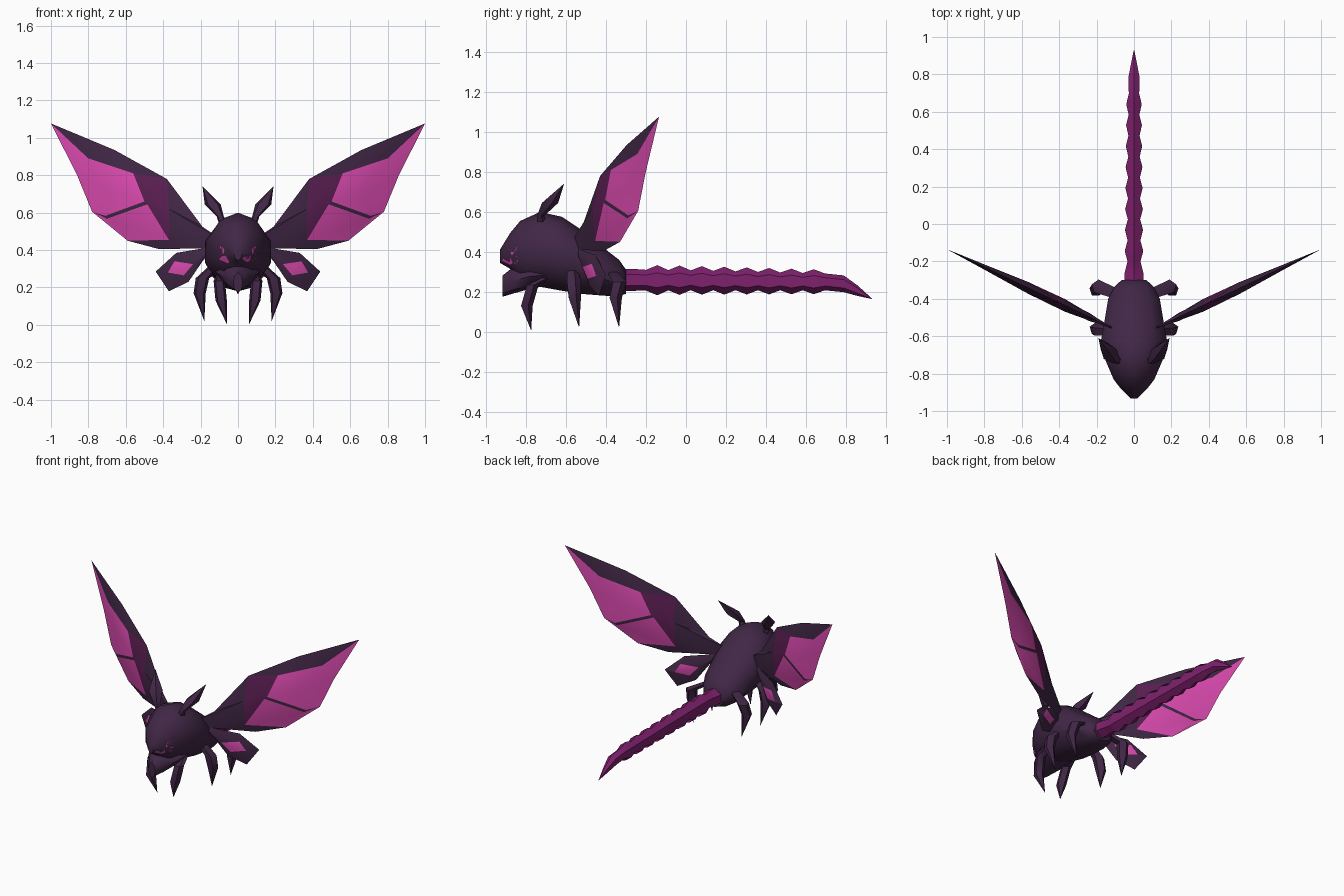
import bpy, bmesh, math
from mathutils import Vector
from mathutils.bvhtree import BVHTree

if "Cube" in bpy.data.objects:
    bpy.data.objects.remove(bpy.data.objects["Cube"])


def material(name, rgb):
    m = bpy.data.materials.new(name)
    m.use_nodes = True
    m.diffuse_color = (*rgb, 1)
    m.node_tree.nodes["Principled BSDF"].inputs["Base Color"].default_value = (*rgb, 1)
    return m


DARK = material("dark violet", (0.052, 0.02, 0.06))
PLUM = material("plum", (0.105, 0.013, 0.085))
TAIL = material("magenta", (0.215, 0.015, 0.155))
PINK = material("bright pink", (0.72, 0.07, 0.44))


def finish(bm, name, mats, mirror=False, angle=40):
    bmesh.ops.remove_doubles(bm, verts=bm.verts, dist=0.0005)
    bmesh.ops.recalc_face_normals(bm, faces=bm.faces)
    me = bpy.data.meshes.new(name)
    bm.to_mesh(me)
    bm.free()
    for m in mats:
        me.materials.append(m)
    ob = bpy.data.objects.new(name, me)
    bpy.context.collection.objects.link(ob)
    bpy.ops.object.select_all(action="DESELECT")
    ob.select_set(True)
    bpy.context.view_layer.objects.active = ob
    bpy.ops.object.shade_smooth_by_angle(angle=math.radians(angle))
    if mirror:
        ob.modifiers.new("mirror", "MIRROR").use_mirror_merge = False
    return ob


def loft(rings, sides, side_axis):
    """Skin rings given as (centre, x radius, second radius)."""
    bm = bmesh.new()
    loops = []
    for centre, rx, rs in rings:
        loop = []
        for i in range(sides):
            a = 2 * math.pi * i / sides
            off = Vector((rx * math.sin(a), 0, 0)) + Vector(side_axis) * rs * math.cos(a)
            loop.append(bm.verts.new(Vector(centre) + off))
        loops.append(loop)
    for p, q in zip(loops, loops[1:]):
        for i in range(sides):
            j = (i + 1) % sides
            bm.faces.new((p[i], p[j], q[j], q[i]))
    bm.faces.new(loops[0])
    bm.faces.new(loops[-1])
    return bm


def trunk(profile):
    """Rings along y from (y, top, bottom, half width)."""
    return [((0, y, (t + b) / 2), w, (t - b) / 2) for y, t, b, w in profile]


# Head and body in one tapering shell
body = loft(trunk([
    (-0.932, 0.41, 0.345, 0.02), (-0.88, 0.495, 0.315, 0.075),
    (-0.83, 0.555, 0.25, 0.115), (-0.73, 0.6, 0.225, 0.16),
    (-0.62, 0.575, 0.205, 0.185), (-0.53, 0.515, 0.19, 0.168),
    (-0.4, 0.41, 0.18, 0.145), (-0.335, 0.36, 0.18, 0.11),
    (-0.3, 0.31, 0.19, 0.07)]), 10, (0, 0, 1))
body_tree = BVHTree.FromBMesh(body)
finish(body, "body", [DARK])

# Pointed lower jaw
finish(loft(trunk([
    (-0.92, 0.28, 0.175, 0.025), (-0.87, 0.32, 0.19, 0.07),
    (-0.78, 0.34, 0.215, 0.115), (-0.7, 0.34, 0.23, 0.12)]), 8, (0, 0, 1)),
    "jaw", [DARK])

# Slanted eyes laid onto the head surface
bm = bmesh.new()
outline = [(0.115, 0.445), (0.07, 0.405), (0.022, 0.355), (0.055, 0.33), (0.1, 0.35), (0.12, 0.4)]
rim = [bm.verts.new((x, 0, z)) for x, z in outline]
hub = bm.verts.new((0.08, 0, 0.375))
for i in range(len(rim)):
    bm.faces.new((hub, rim[i], rim[(i + 1) % len(rim)]))
bmesh.ops.subdivide_edges(bm, edges=bm.edges, cuts=3, use_grid_fill=True)
for v in bm.verts:
    hit, normal, _, _ = body_tree.ray_cast(Vector((v.co.x, -2, v.co.z)), Vector((0, 1, 0)))
    if hit:
        v.co = hit + normal * 0.006
finish(bm, "eyes", [PINK], mirror=True)

# Serrated tail
rings = [((0, -0.34, 0.26), 0.06, 0.055), ((0, -0.27, 0.26), 0.06, 0.055)]
for i in range(17):
    y = -0.2 + 0.056 * i
    peak = i % 2
    fade = 1 - 0.012 * i
    rings.append(((0, y, 0.258 - 0.012 * max(0, y)),
                  (0.058 if peak else 0.04) * fade, (0.076 if peak else 0.052) * fade))
rings += [((0, 0.79, 0.24), 0.033, 0.042), ((0, 0.86, 0.205), 0.018, 0.026), ((0, 0.935, 0.163), 0, 0)]
finish(loft(rings, 6, (0, 0, 1)), "tail", [TAIL], angle=50)

# Ears and clawed legs, each a small faceted spindle
SPINDLES = {
    "ears": [(0.075, -0.72, 0.53, 0.025), (0.095, -0.73, 0.58, 0.02),
             (0.135, -0.685, 0.645, 0.045), (0.19, -0.61, 0.742, 0)],
    "front_legs": [(0.09, -0.7, 0.27, 0.025), (0.1, -0.77, 0.235, 0.032),
                   (0.09, -0.8, 0.13, 0.032), (0.06, -0.775, 0.005, 0)],
    "middle_legs": [(0.12, -0.57, 0.32, 0.03), (0.19, -0.565, 0.25, 0.038),
                    (0.205, -0.56, 0.17, 0.034), (0.18, -0.535, 0.02, 0)],
    "hind_legs": [(0.1, -0.37, 0.3, 0.03), (0.19, -0.335, 0.25, 0.038),
                  (0.205, -0.355, 0.17, 0.034), (0.18, -0.335, 0.02, 0)],
}
for name, path in SPINDLES.items():
    finish(loft([((x, y, z), r, r) for x, y, z, r in path], 5, (0, 1, 0)),
           name, [DARK], mirror=True)


def wing(name, points, faces):
    """Two-sided wing on a swept plane; third value is the half thickness."""
    bm = bmesh.new()
    for side in (-1, 1):
        v = {k: bm.verts.new((x, -0.53 + 0.476 * (x - 0.17) + side * t, z))
             for k, (x, z, t) in points.items()}
        for slot, group in enumerate(faces):
            for face in group.split():
                f = bm.faces.new([v[c] for c in face])
                f.material_index = slot
    finish(bm, name, [DARK, PLUM, PINK], mirror=True, angle=25)


# Large forewings: dark leading edge, plum band, pink cells split by a vein
wing("forewings", {
    "T": (1, 1.077, 0), "a": (0.66, 0.935, 0), "b": (0.38, 0.78, 0),
    "c": (0.19, 0.525, 0), "r": (0.08, 0.45, 0), "d": (0.17, 0.41, 0),
    "e": (0.42, 0.405, 0), "f": (0.59, 0.45, 0), "g": (0.78, 0.605, 0),
    "h": (0.86, 0.8, 0), "m": (0.8, 0.89, 0.014), "n": (0.56, 0.81, 0.032),
    "p": (0.37, 0.62, 0.034), "q": (0.5, 0.66, 0.032), "s": (0.71, 0.583, 0.016),
    "k": (0.68, 0.72, 0.014), "u": (0.485, 0.645, 0.032), "v": (0.7, 0.568, 0.016),
    "w": (0.37, 0.455, 0.02)},
    ["Tam anm abn bcp crp rdp dwp dew wef qusv".replace("qusv", "quvs") + " svg",
     "bpqn pqu puw",
     "Tmh mnk nqk qsk sgk ghk hmk uvw vfw vfg"])

# Small hindwings with one pink cell
wing("hindwings", {
    "r": (0.12, 0.42, 0), "a": (0.33, 0.385, 0), "b": (0.44, 0.285, 0),
    "c": (0.37, 0.18, 0), "d": (0.265, 0.23, 0), "e": (0.19, 0.34, 0),
    "m": (0.24, 0.325, 0.022), "n": (0.34, 0.34, 0.022),
    "o": (0.375, 0.28, 0.018), "p": (0.29, 0.265, 0.02)},
    ["ranm rme abon bco cdpo depm".replace("depm", "dem dmp"), "", "mnop"])
